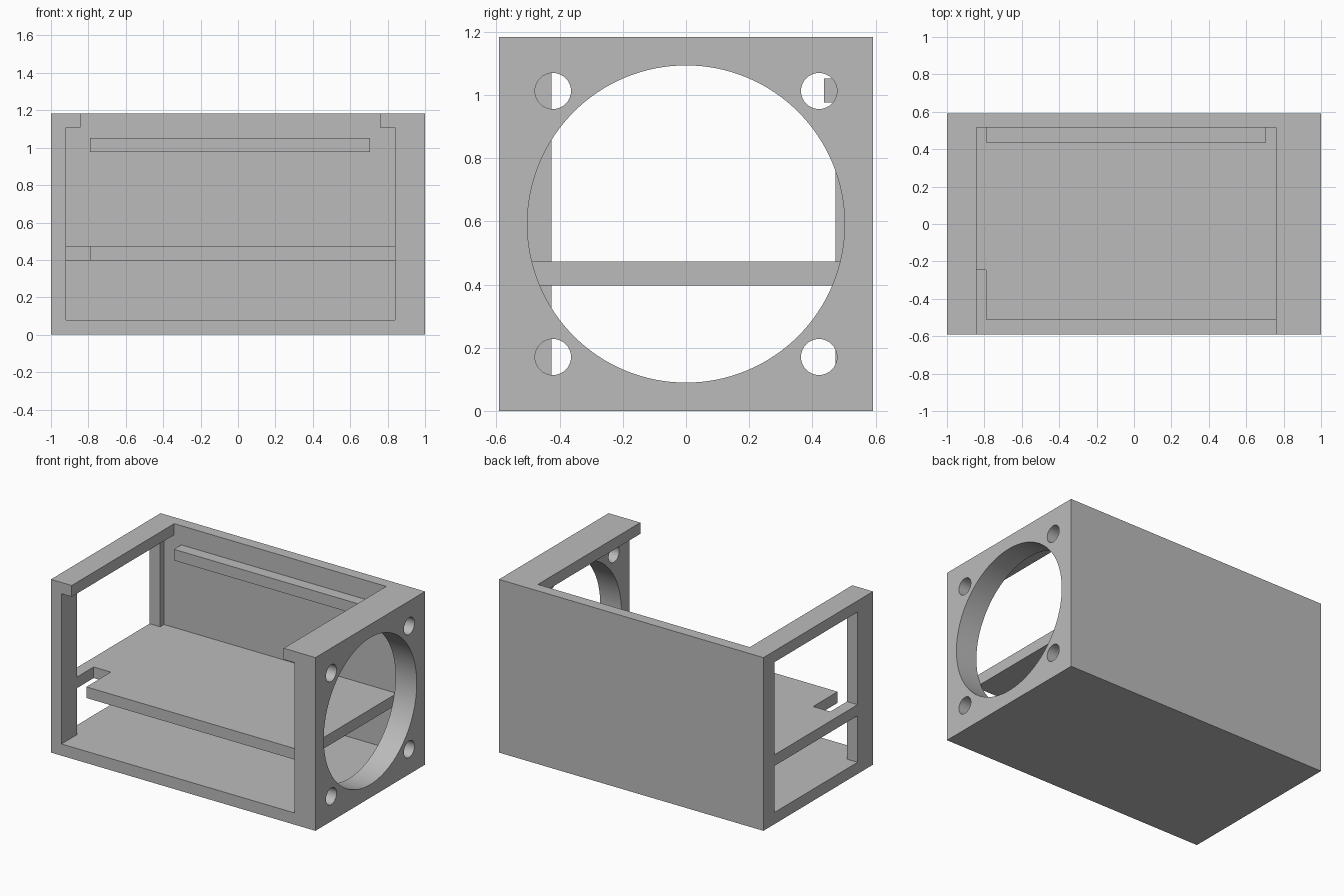
import bpy, bmesh, math
from mathutils import Matrix, Vector

if "Cube" in bpy.data.objects:
    bpy.data.objects.remove(bpy.data.objects["Cube"], do_unlink=True)

grey = bpy.data.materials.new("plain_grey")
grey.use_nodes = True
colour = (0.5, 0.5, 0.5, 1)
grey.diffuse_color = colour
grey.node_tree.nodes["Principled BSDF"].inputs["Base Color"].default_value = colour


def finish(name, bm):
    bmesh.ops.recalc_face_normals(bm, faces=bm.faces)
    mesh = bpy.data.meshes.new(name)
    bm.to_mesh(mesh)
    bm.free()
    mesh.materials.append(grey)
    obj = bpy.data.objects.new(name, mesh)
    bpy.context.collection.objects.link(obj)
    return obj


def box(name, x, y, z):
    bm = bmesh.new()
    lo, hi = Vector((x[0], y[0], z[0])), Vector((x[1], y[1], z[1]))
    bmesh.ops.create_cube(bm, size=1, matrix=Matrix.Translation((lo + hi) / 2)
                          @ Matrix.Diagonal((*(hi - lo), 1)))
    return finish(name, bm)


def drill(name, y, z, radius, sides):
    bm = bmesh.new()
    bmesh.ops.create_cone(bm, cap_ends=True, segments=sides, radius1=radius,
                          radius2=radius, depth=0.4,
                          matrix=Matrix.Translation((0.95, y, z))
                          @ Matrix.Rotation(math.pi / 2, 4, 'Y'))
    return finish(name, bm)


def slab(name, outline, z0, z1):
    bm = bmesh.new()
    face = bm.faces.new([bm.verts.new((x, y, z0)) for x, y in outline])
    top = bmesh.ops.extrude_face_region(bm, geom=[face])["geom"]
    bmesh.ops.translate(bm, vec=(0, 0, z1 - z0),
                        verts=[v for v in top if isinstance(v, bmesh.types.BMVert)])
    return finish(name, bm)


def select_only(obj):
    bpy.ops.object.select_all(action='DESELECT')
    obj.select_set(True)
    bpy.context.view_layer.objects.active = obj


def cut(target, cutter):
    cutter.hide_render = True
    mod = target.modifiers.new("cut", 'BOOLEAN')
    mod.operation, mod.solver, mod.object = 'DIFFERENCE', 'EXACT', cutter
    select_only(target)
    bpy.ops.object.modifier_apply(modifier=mod.name)
    bpy.data.objects.remove(cutter, do_unlink=True)


# Case: solid block hollowed from the front, top and left end
W, D, H = 1.0, 0.592, 1.184
back, floor, roof = 0.515, 0.08, 1.107
case = box("case", (-W, W), (-D, D), (0, H))
cut(case, box("cavity", (-0.92, 0.84), (-0.8, back), (floor, roof)))
cut(case, box("top_opening", (-0.843, 0.76), (-0.8, back), (0.9, 1.4)))
cut(case, box("end_window", (-1.2, -0.88), (-0.425, 0.473), (floor, roof)))

# Round fan opening and four screw holes in the right-hand end
cut(case, drill("fan_hole", 0, H / 2, 0.502, 128))
for y in (-0.421, 0.421):
    for dz in (-0.421, 0.421):
        cut(case, drill("screw_hole", y, H / 2 + dz, 0.057, 40))
select_only(case)
bpy.ops.object.shade_smooth_by_angle(angle=math.radians(30))

# Shelf with a cable notch, running into the end window as a crossbar
slab("shelf", [(0.84, -0.51), (0.84, back), (-0.92, back), (-0.92, 0.473),
               (-W, 0.473), (-W, -0.425), (-0.92, -0.425), (-0.92, -0.245),
               (-0.79, -0.245), (-0.79, -0.51)], 0.398, 0.474)

# Narrow ledge along the back wall
box("back_ledge", (-0.79, 0.707), (0.436, back), (0.977, 1.053))
